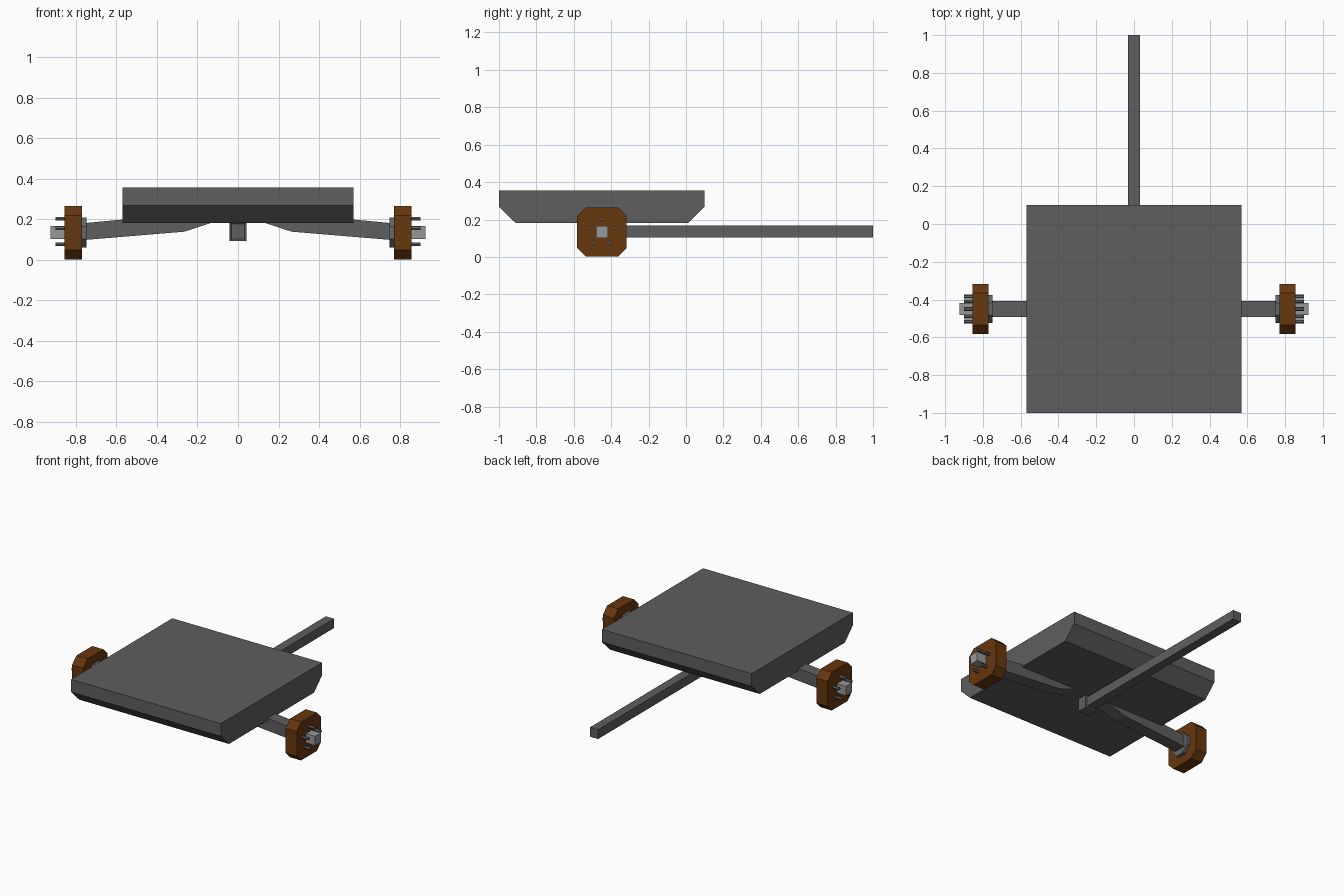
import bpy, bmesh, math
from mathutils import Vector

if "Cube" in bpy.data.objects:
    bpy.data.objects.remove(bpy.data.objects["Cube"])


def material(name, rgb):
    m = bpy.data.materials.new(name)
    m.diffuse_color = (*rgb, 1)
    m.use_nodes = True
    m.node_tree.nodes["Principled BSDF"].inputs["Base Color"].default_value = m.diffuse_color
    return m


dark = material("dark grey metal", (0.112, 0.112, 0.112))
brown = material("brown wood", (0.135, 0.038, 0.004))
light = material("light grey metal", (0.31, 0.31, 0.31))
steel = material("stud steel", (0.12, 0.135, 0.15))


def prism(name, profile, axis, a, b, mat):
    """Extrude a 2D profile from a to b along x (profile y,z) or y (profile x,z)."""
    def place(p, t):
        return (t, p[0], p[1]) if axis == 'x' else (p[0], t, p[1])
    bm = bmesh.new()
    ends = [[bm.verts.new(place(p, t)) for p in profile] for t in (a, b)]
    n = len(profile)
    for ring in ends:
        bm.faces.new(ring)
    for i in range(n):
        j = (i + 1) % n
        bm.faces.new((ends[0][i], ends[0][j], ends[1][j], ends[1][i]))
    bmesh.ops.recalc_face_normals(bm, faces=bm.faces)
    mesh = bpy.data.meshes.new(name)
    bm.to_mesh(mesh)
    bm.free()
    mesh.materials.append(mat)
    ob = bpy.data.objects.new(name, mesh)
    bpy.context.collection.objects.link(ob)
    return ob


def rect(cx, cz, w, h):
    return [(cx - w, cz - h), (cx + w, cz - h), (cx + w, cz + h), (cx - w, cz + h)]


def chamfered(cx, cz, r, c):
    pts = [(-r, -r + c), (-r + c, -r), (r - c, -r), (r, -r + c),
           (r, r - c), (r - c, r), (-r + c, r), (-r, r - c)]
    return [(cx + x, cz + z) for x, z in pts]


def ring(cx, cz, r, n):
    return [(cx + r * math.sin(2 * math.pi * (i + .5) / n),
             cz + r * math.cos(2 * math.pi * (i + .5) / n)) for i in range(n)]


WY, WZ = -0.45, 0.133   # wheel centre

# flat bed with sloped front and back undersides
prism("bed", [(-1, 0.355), (-1, 0.268), (-0.912, 0.182), (0.012, 0.182),
              (0.1, 0.268), (0.1, 0.355)], 'x', -0.57, 0.57, dark)

# tow bar and its socket under the axle
prism("tow_bar", rect(0, 0.137, 0.031, 0.032), 'y', -0.47, 1.0, dark)
socket = prism("tow_bar_socket", rect(0, 0.138, 0.041, 0.045), 'y', -0.49, -0.42, dark)
bm = bmesh.new()
bm.from_mesh(socket.data)
bm.faces.ensure_lookup_table()
front = [f for f in bm.faces if f.normal.y < -0.9]
bmesh.ops.inset_region(bm, faces=front, thickness=0.011, depth=-0.008)
bm.to_mesh(socket.data)
bm.free()

# cranked axle, rising into the bed at the middle
axle = [(-0.76, 0.097), (-0.265, 0.138), (-0.13, 0.182), (0.13, 0.182), (0.265, 0.138),
        (0.76, 0.097), (0.76, 0.18), (0.57, 0.198), (0.3, 0.225), (-0.3, 0.225),
        (-0.57, 0.198), (-0.76, 0.18)]
prism("axle", axle, 'y', -0.492, -0.407, dark)

# wheels, hubs and studs on both sides
for s, side in ((1, "right"), (-1, "left")):
    prism(f"{side}_wheel", chamfered(WY, WZ, 0.132, 0.046), 'x', s * 0.77, s * 0.855, brown)
    prism(f"{side}_brake_disc", ring(WY, WZ, 0.08, 8), 'x', s * 0.748, s * 0.78, steel)
    prism(f"{side}_hub", rect(WY, WZ, 0.032, 0.032), 'x', s * 0.76, s * 0.925, light)
    for i in range(5):
        a = 2 * math.pi * i / 5
        prism(f"{side}_stud_{i + 1}", ring(WY + 0.07 * math.sin(a), WZ + 0.07 * math.cos(a), 0.01, 6),
              'x', s * 0.84, s * 0.9, steel)
